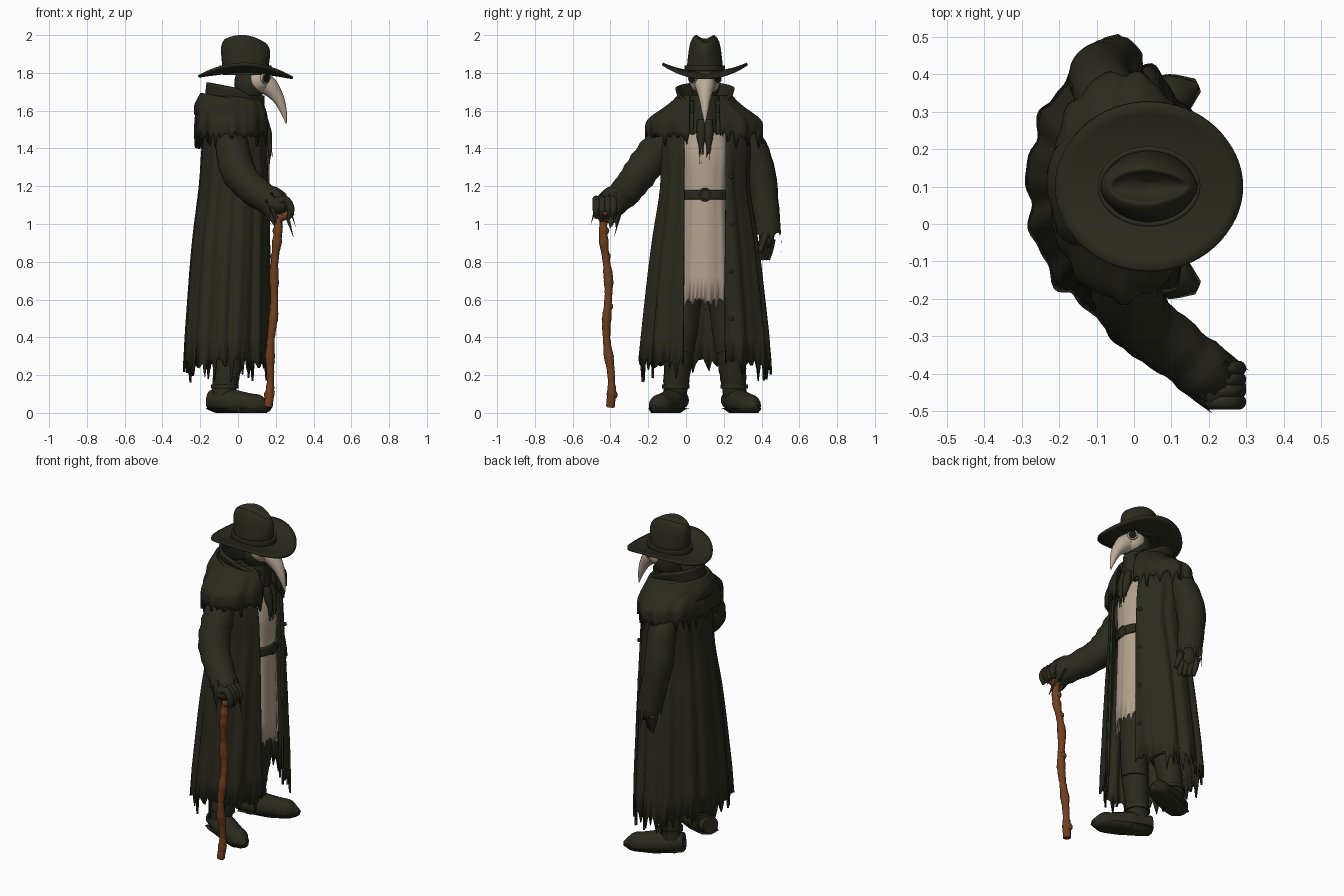
import bpy, bmesh, math, random
from mathutils import Vector

random.seed(4)
if "Cube" in bpy.data.objects:
    bpy.data.objects.remove(bpy.data.objects["Cube"])


def material(name, *colour):
    mat = bpy.data.materials.new(name)
    mat.use_nodes = True
    mat.diffuse_color = (*colour, 1)
    shader = mat.node_tree.nodes["Principled BSDF"]
    shader.inputs["Base Color"].default_value = (*colour, 1)
    shader.inputs["Roughness"].default_value = .9
    return mat


CLOTH = material("dark_olive_cloth", .023, .023, .013)
LINEN = material("beige_linen", .45, .36, .27)
BONE = material("pale_mask", .5, .41, .31)
WOOD = material("brown_wood", .165, .05, .014)
LENS = material("black_glass", .008, .008, .007)
MIDDLE = .1  # y of the figure's symmetry plane
SIDES = (-1, 1)


def skin(name, rings, mat, closed=True, cap=False, thickness=0):
    """Join equal rings of points into one smooth surface."""
    bm = bmesh.new()
    rows = [[bm.verts.new(point) for point in ring] for ring in rings]
    count = len(rows[0])
    for lower, upper in zip(rows, rows[1:]):
        for i in range(count if closed else count - 1):
            j = (i + 1) % count
            bm.faces.new((lower[i], lower[j], upper[j], upper[i]))
    if cap:
        bm.faces.new(rows[0])
        bm.faces.new(rows[-1])
    bmesh.ops.recalc_face_normals(bm, faces=bm.faces)
    mesh = bpy.data.meshes.new(name)
    bm.to_mesh(mesh)
    bm.free()
    mesh.materials.append(mat)
    part = bpy.data.objects.new(name, mesh)
    bpy.context.collection.objects.link(part)
    if thickness:
        modifier = part.modifiers.new("thickness", "SOLIDIFY")
        modifier.thickness, modifier.offset = thickness, 0
    bpy.ops.object.select_all(action="DESELECT")
    part.select_set(True)
    bpy.context.view_layer.objects.active = part
    bpy.ops.object.shade_smooth_by_angle(angle=math.radians(50))


def resample(points, steps):
    """Catmull-Rom interpolation of four-number points."""
    knots = [Vector(point) for point in points]
    knots = [knots[0] * 2 - knots[1], *knots, knots[-1] * 2 - knots[-2]]
    out = []
    for a, b, c, d in zip(knots, knots[1:], knots[2:], knots[3:]):
        for step in range(steps):
            t = step / steps
            out.append(b + ((c - a) * t + (a * 2 - b * 5 + c * 4 - d) * t ** 2
                            + (b * 3 - a - c * 3 + d) * t ** 3) / 2)
    return out + [knots[-2]]


def tatter(i, depth):
    return depth * random.random() * (.35 if i % 3 else 1)


def loft(name, mat, sections, gap=0, sides=64, folds=0, ripple=0, rag=0,
         warp=None, thickness=0, cap=False):
    """Stack ellipses given as (height, centre x, depth, width), open in front by gap."""
    levels = resample(sections, 5)
    rings = []
    for level, (z, centre, depth, width) in enumerate(levels):
        start = math.asin(min(.95, gap / width))
        fade = ripple * (1 - level / len(levels))
        ring = []
        for i in range(sides):
            angle = start + (math.tau - 2 * start) * i / (sides - 1 if gap else sides)
            fold = 1 + fade * (math.sin(folds * angle) + math.sin(folds * 1.7 * angle + 1) / 2)
            point = Vector((centre + depth * fold * math.cos(angle),
                            MIDDLE + width * fold * math.sin(angle), z))
            if level == 0:
                point.z -= tatter(i, rag)
            if warp:
                warp(point, angle)
            ring.append(point)
        rings.append(ring)
    skin(name, rings, mat, not gap, cap, thickness)


def tube(name, mat, points, sides=16, rough=0, rag=0, floor=0, ceiling=2):
    """Sweep a circle along (x, y, z, radius) points; a ragged end stays open."""
    path = resample(points, 5)
    side = None
    rings = []
    for k, knot in enumerate(path):
        centre = knot.xyz
        along = (path[min(k + 1, len(path) - 1)].xyz - path[max(k - 1, 0)].xyz).normalized()
        side = side - along * side.dot(along) if side else along.orthogonal()
        side.normalize()
        up = along.cross(side)
        radius = max(.001, knot.w) * (1 + random.uniform(-rough, rough))
        ring = []
        for i in range(sides):
            angle = math.tau * i / sides
            point = centre + (side * math.cos(angle) + up * math.sin(angle)) * radius
            if k == len(path) - 1:
                drop = tatter(i, rag)
                point += along * drop / 2
                point.z -= drop
            point.z = min(max(point.z, floor), ceiling)
            ring.append(point)
        rings.append(ring)
    skin(name, rings, mat, cap=not rag)


def limb(name, mat, start, end, radii, **options):
    """A straight tube whose radii are evenly spaced from start to end."""
    start, end = Vector(start), Vector(end)
    last = len(radii) - 1
    tube(name, mat, [(*start.lerp(end, i / last), r) for i, r in enumerate(radii)], **options)


def ball(name, mat, location, scale):
    bpy.ops.mesh.primitive_uv_sphere_add(segments=24, ring_count=14, location=location)
    part = bpy.context.object
    part.name, part.scale = name, scale
    part.data.materials.append(mat)
    bpy.ops.object.shade_smooth()


def collar_slope(point, angle):
    point.z -= .03 * (1 + math.cos(angle)) + .05 * max(0, math.cos(angle))


def brim_curl(point, angle):
    point.z += 1.15 * (point.y - MIDDLE) ** 2 - .2 * point.x ** 2


def crown_crease(point, angle):
    rise = max(0, point.z - 1.85) * 7
    point.z -= 2.5 * rise * (point.x - .02) ** 2
    point.y -= (point.y - MIDDLE) * rise * max(0, math.cos(angle)) / 4


# Coat, capelet and collar
loft("long_coat", CLOTH, [(.29, -.05, .23, .34), (.85, -.03, .21, .28), (1.2, -.01, .19, .23),
                          (1.45, -.01, .17, .23), (1.6, -.01, .12, .14)],
     gap=.11, sides=130, folds=13, ripple=.035, rag=.13, thickness=.012)
loft("shoulder_cape", CLOTH, [(1.49, -.03, .19, .3), (1.55, -.03, .19, .29), (1.62, -.03, .18, .2),
                              (1.68, -.02, .14, .13)],
     gap=.08, sides=110, folds=11, ripple=.03, rag=.1, thickness=.012)
loft("turned_up_collar", CLOTH, [(1.6, -.03, .16, .14), (1.67, -.02, .15, .13), (1.75, -.01, .15, .15)],
     gap=.06, warp=collar_slope, thickness=.014)
loft("hood_roll", CLOTH, [(1.58, -.04, .18, .21), (1.63, -.04, .18, .19), (1.69, -.03, .16, .15)],
     gap=.06, folds=7, ripple=.03, warp=collar_slope, thickness=.02)

# Tunic, scarf, belt and buckle
loft("tunic", LINEN, [(.61, .03, .14, .15), (1.15, .03, .13, .13), (1.36, .03, .13, .14), (1.52, .01, .11, .12)],
     sides=90, folds=11, ripple=.02, rag=.08, thickness=.008)
loft("neck_scarf", CLOTH, [(1.49, .02, .12, .12), (1.56, .03, .11, .1), (1.68, .06, .08, .08)],
     folds=9, ripple=.05, rag=.06)
for side in SIDES:
    y = MIDDLE + side * .02
    limb("scarf_tail", CLOTH, (.14, y, 1.55), (.17, y, 1.4), (.02, .025, .01), rag=.06)
loft("belt", CLOTH, [(1.13, .03, .14, .14), (1.18, .03, .14, .14)], thickness=.016)
bpy.ops.mesh.primitive_torus_add(location=(.175, MIDDLE, 1.155), rotation=(0, math.pi / 2, 0),
                                 major_radius=.03, minor_radius=.006)
bpy.context.object.name = "belt_buckle"
bpy.context.object.data.materials.append(CLOTH)
for row in range(4):
    ball("coat_button", CLOTH, (.155, MIDDLE + .14, .5 + row / 4), [.012] * 3)

# Legs and splayed boots on both sides
for side in SIDES:
    def place(x, out, z):
        return Vector((x, MIDDLE + side * out, z))

    heel, toe = place(-.15, .13, .07), place(.17, .27, .03)
    limb("trouser_leg", CLOTH, place(.02, .07, .95), place(-.03, .13, .33), (.09, .09, .085, .075), rough=.04)
    limb("boot_shaft", CLOTH, place(-.03, .13, .4), place(-.08, .16, .08), (.08, .075, .07, .06), rough=.03)
    limb("boot_ankle_strap", CLOTH, place(-.07, .155, .15), place(-.07, .155, .13), (.073, .073))
    limb("boot_foot", CLOTH, heel, toe, (.05, .06, .07, .065, .06, .055, .01), floor=.015)
    limb("boot_sole", CLOTH, heel, toe, (.055, .068, .07, .07, .065, .058, .02), ceiling=.025)

# Sleeves with torn cuffs
tube("cane_sleeve", CLOTH, [(-.04, -.04, 1.5, .08), (-.03, -.15, 1.4, .09), (.01, -.25, 1.26, .09),
                            (.11, -.33, 1.16, .08), (.21, -.41, 1.1, .08)],
     sides=30, rough=.05, rag=.13)
tube("free_sleeve", CLOTH, [(-.06, .26, 1.5, .08), (-.08, .35, 1.4, .08), (-.09, .4, 1.22, .08),
                            (-.05, .43, .97, .07)],
     sides=30, rough=.05, rag=.1)

# Gloved hands, one gripping and one hanging
ball("cane_hand_palm", CLOTH, (.215, -.43, 1.1), (.06, .065, .05))
ball("free_hand_palm", CLOTH, (-.05, .425, .93), (.045, .04, .06))
for finger in range(4):
    y = finger * .03 - .475
    tube("cane_hand_finger", CLOTH, [(.2, y, 1.11, .02), (.25, y, 1.13, .02), (.28, y, 1.08, .02),
                                     (.27, y, 1.03, .01)])
    x = finger * .022 - .085
    y = .455 - finger * .016
    limb("free_hand_finger", CLOTH, (x, y, .92), (x + .01, y - .02, .81), (.02, .018, .01))
limb("cane_hand_thumb", CLOTH, (.2, -.38, 1.1), (.25, -.38, 1.03), (.02, .02, .01))
limb("free_hand_thumb", CLOTH, (0, .42, .94), (.02, .39, .85), (.02, .016, .01))

# Knotted walking stick with a short bent grip
stick = []
for i in range(16):
    t = i / 15
    stick.append((.16 + .05 * t + .005 * math.sin(i), -.4 - .03 * t + .01 * math.sin(i * .8),
                  .03 + t, .022 + .003 * math.sin(i * 2)))
tube("walking_stick", WOOD, stick, rough=.08)
limb("stick_grip", WOOD, stick[-1][:3], (.288, -.43, 1.07), (.026, .022), rough=.08)
for i in (1, 8, 12, 14):
    x, y, z, radius = stick[i]
    ball("stick_knot", WOOD, (x - .006, y + .008, z), [radius] * 3)

# Head and beaked mask
ball("hooded_head", CLOTH, (.06, MIDDLE, 1.74), (.08, .078, .11))
ball("mask_face", BONE, (.1, MIDDLE, 1.76), (.076, .082, .076))
tube("mask_beak", BONE, [(.11, MIDDLE, 1.75, .064), (.16, MIDDLE, 1.73, .052), (.21, MIDDLE, 1.67, .033),
                         (.24, MIDDLE, 1.6, .018), (.256, MIDDLE, 1.53, .002)])
for side in SIDES:
    outward = Vector((.7, side * .7, 0))
    eye = Vector((.145, MIDDLE + side * .062, 1.77))
    limb("goggle_rim", BONE, eye - outward * .02, eye + outward * .008, (.03, .03))
    limb("goggle_lens", LENS, eye, eye + outward * .011, (.023, .023))

# Wide-brimmed hat with a creased crown
loft("hat_brim", CLOTH, [(1.79, .04, .25, .225), (1.8, .04, .12, .09), (1.81, .04, .01, .01)],
     warp=brim_curl, thickness=.014)
loft("hat_crown", CLOTH, [(1.79, .04, .12, .1), (1.95, .04, .13, .08), (2, .04, .11, .05),
                          (1.98, .04, .08, .03), (1.96, .04, .01, .01)],
     warp=crown_crease, cap=True)
loft("hat_band", CLOTH, [(1.81, .04, .13, .1), (1.84, .04, .13, .1)], thickness=.014)
